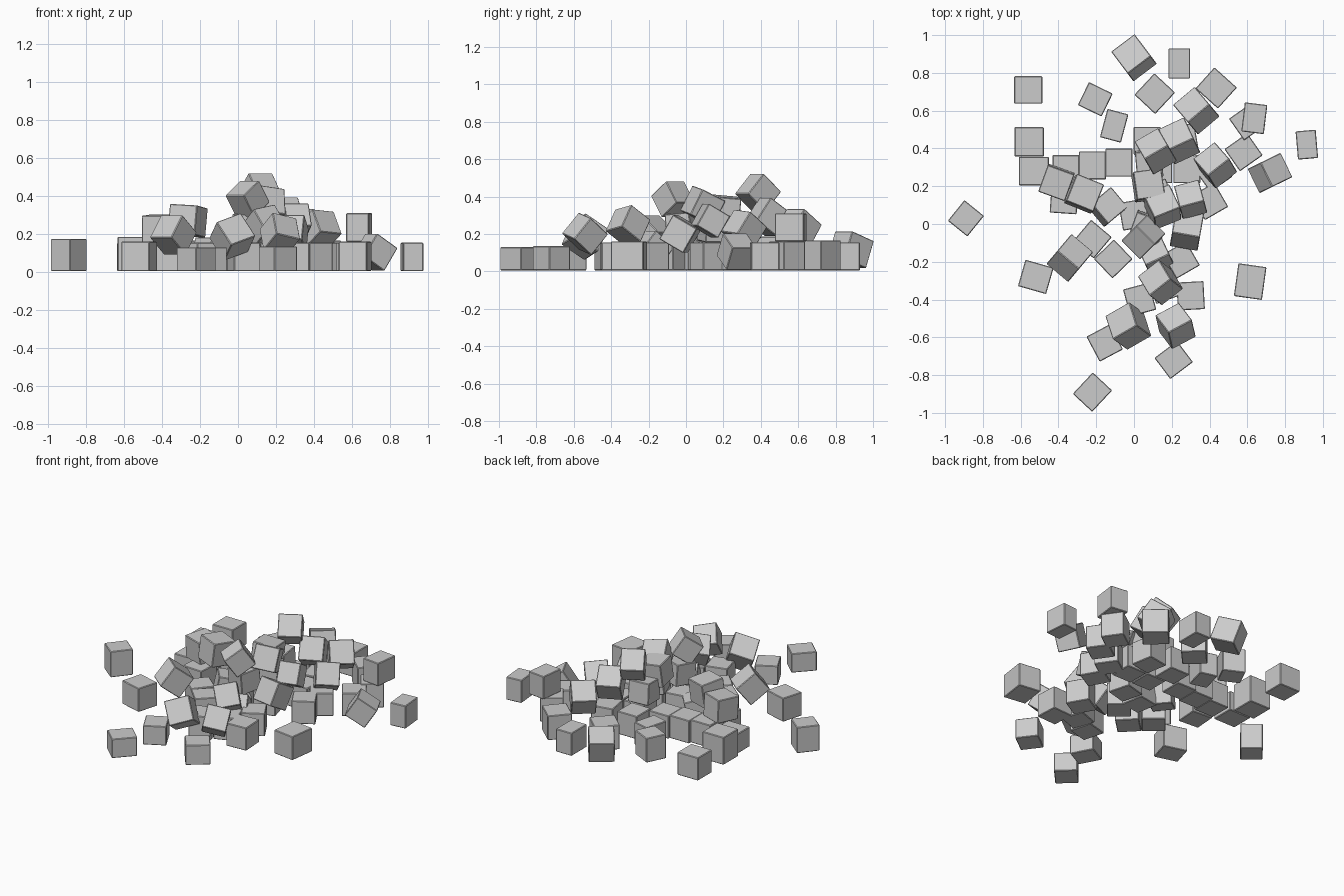
import bpy
from math import radians

def block(name, x, y, z, size, rot):
    """One slightly bevelled block, centred at x, y, z."""
    bpy.ops.mesh.primitive_cube_add(size=1, location=(x, y, z))
    ob = bpy.context.object
    ob.name = name
    ob.scale = size
    bpy.ops.object.transform_apply(location=False, rotation=False, scale=True)
    ob.rotation_euler = [radians(a) for a in rot]
    bev = ob.modifiers.new("soft_edge", 'BEVEL')
    bev.width = 0.004
    bev.segments = 1
    return ob

# stray blocks lying flat around the heap: x, y, turn, width, depth, height
stray = [
    (-.56, .71, 0, .15, .145, .15), (-.555, .435, 0, .155, .155, .18),
    (-.53, .28, 0, .16, .15, .13), (-.89, .03, -39, .133, .14, .17),
    (-.52, -.28, -16, .155, .145, .155), (-.22, -.89, -43, .14, .155, .125),
    (.615, -.305, -8, .15, .175, .155), (.915, .42, 5, .107, .15, .15),
    (.24, .85, 0, .115, .16, .15), (.11, .69, -43, .15, .155, .16),
    (-.205, .66, -26, .14, .135, .16), (-.105, .52, -15, .115, .155, .15),
    (.435, .72, -42, .16, .15, .16), (.60, .54, 35, .14, .14, .155),
    (-.155, -.63, 28, .14, .15, .125), (.21, -.72, 37, .15, .14, .13),
]
for i, (x, y, a, w, d, h) in enumerate(stray, 1):
    block(f"stray_block_{i}", x, y, h / 2 + .005, (w, d, h), (0, 0, a))

# bottom layer of the heap: x, y, turn
base = [
    (.58, .38, -55), (.40, .12, 30), (.28, .29, 0), (-.08, .325, 0),
    (-.22, .31, 0), (-.36, .29, 0), (-.37, .13, -4), (-.22, -.08, -40),
    (-.11, -.185, -46), (.0, .05, 10), (.30, -.38, 3), (.03, -.40, 15),
    (.25, -.19, 30), (.07, .44, 0), (.42, .27, 35), (.13, .29, 0),
    (.26, .45, 10), (.15, .10, 15), (.05, -.08, -40), (.16, -.33, 20),
]
for i, (x, y, a) in enumerate(base, 1):
    block(f"base_block_{i}", x, y, .08, (.143, .148, .15), (0, 0, a))

# tumbled blocks: x, y, z, tilt x, tilt y, turn, size
tumbled = [
    (0, .88, .115, -20, 0, 37, .155), (.72, .27, .105, 0, 33, 26, .143),
    (-.41, .22, .225, 3, 0, -20, .15), (-.265, .16, .27, -6, 3, -22, .155),
    (-.14, .09, .10, -12, 0, -50, .14), (-.34, -.18, .195, -38, 0, -40, .15),
    (.05, -.07, .385, -55, 0, -45, .14), (-.03, -.54, .185, -35, -18, 30, .155),
    (.22, -.54, .20, -38, 12, 28, .145), (.14, -.31, .245, -35, -10, 38, .145),
    (.12, -.18, .12, -40, 0, 25, .14), (.28, -.03, .20, -30, 0, -10, .15),
    (.30, .13, .27, -30, 0, 15, .135), (.15, .09, .35, -25, 8, 22, .15),
]
upper = [
    (.115, .385, .42, -42, 0, 30, .145), (.24, .44, .29, -35, 0, 25, .15),
    (.43, .31, .225, -35, 5, 38, .145), (.33, .60, .23, -35, 0, 40, .15),
    (.075, .205, .325, -5, 5, 8, .15), (.08, .32, .24, 4, 0, 5, .14),
    (.12, .15, .23, 0, 5, 20, .14), (.06, -.02, .24, 5, 0, -20, .14),
]
for i, (x, y, z, rx, ry, rz, s) in enumerate(tumbled + upper, 1):
    block(f"tumbled_block_{i}", x, y, z, (s, s, s), (rx, ry, rz))

# block stacked flat on a stray one
block("stacked_block", .637, .56, .235, (.12, .155, .15), (0, 0, -7))
